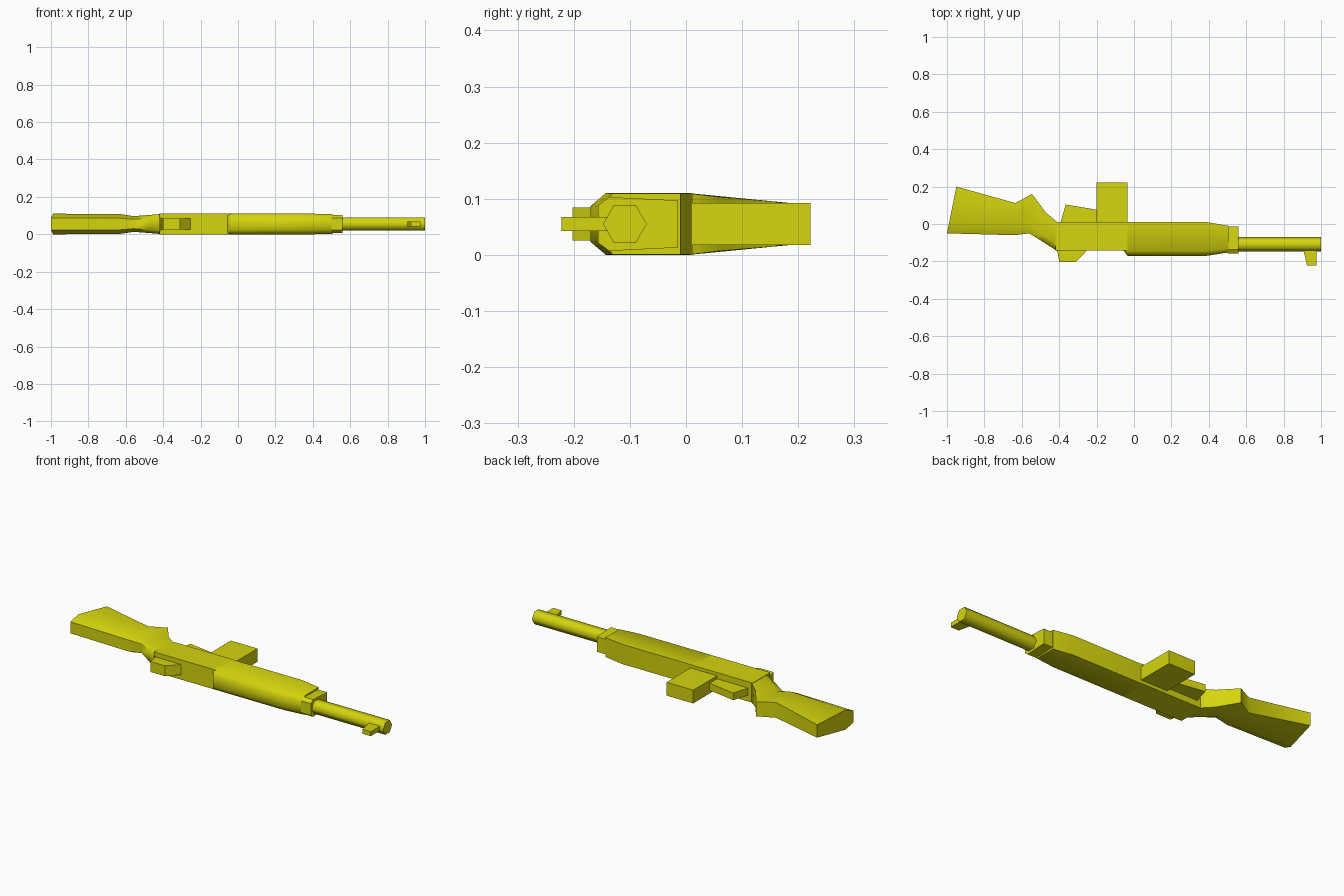
import bpy, bmesh, math

if "Cube" in bpy.data.objects:
    bpy.data.objects.remove(bpy.data.objects["Cube"])

ZC = 0.055  # mid-plane height: the rifle lies on its side

mat = bpy.data.materials.new("yellow")
mat.diffuse_color = (0.66, 0.66, 0.004, 1)
mat.use_nodes = True
mat.node_tree.nodes["Principled BSDF"].inputs["Base Color"].default_value = mat.diffuse_color


def finish(name, bm, smooth=None):
    bmesh.ops.recalc_face_normals(bm, faces=bm.faces)
    me = bpy.data.meshes.new(name)
    bm.to_mesh(me)
    bm.free()
    me.materials.append(mat)
    ob = bpy.data.objects.new(name, me)
    bpy.context.collection.objects.link(ob)
    if smooth:
        bpy.ops.object.select_all(action='DESELECT')
        ob.select_set(True)
        bpy.context.view_layer.objects.active = ob
        bpy.ops.object.shade_smooth_by_angle(angle=math.radians(smooth))
    return ob


def loft(name, rings, smooth=None):
    """Skin closed rings of equal point count and cap both ends."""
    bm = bmesh.new()
    vs = [[bm.verts.new(p) for p in r] for r in rings]
    n = len(vs[0])
    for a, b in zip(vs, vs[1:]):
        for i in range(n):
            j = (i + 1) % n
            bm.faces.new((a[i], a[j], b[j], b[i]))
    bm.faces.new(vs[0])
    bm.faces.new(vs[-1])
    return finish(name, bm, smooth)


def plate(name, outline, half):
    """Side outline in x, y with a constant thickness."""
    return loft(name, [[(x, y, ZC + s * half) for x, y in outline] for s in (-1, 1)])


def section(top, bottom, f, wt, ws, wb):
    """Six-sided section: narrow top, shoulder at fraction f, bottom."""
    mid = [t + (b - t) * f for t, b in zip(top, bottom)]
    half = [(top, wt), (mid, ws), (bottom, wb)]
    return ([(x, y, ZC + w) for (x, y), w in half] +
            [(x, y, ZC - w) for (x, y), w in reversed(half)])


# butt stock and wrist
loft("stock", [
    section((-1.0, -0.05), (-0.95, 0.20), 0.22, 0.032, 0.055, 0.036),
    section((-0.64, -0.06), (-0.635, 0.112), 0.25, 0.032, 0.054, 0.043),
    section((-0.56, -0.05), (-0.545, 0.16), 0.25, 0.025, 0.042, 0.040),
    section((-0.48, -0.10), (-0.47, 0.06), 0.25, 0.030, 0.048, 0.048),
    section((-0.41, -0.145), (-0.41, 0.01), 0.2, 0.034, 0.054, 0.054),
], 60)

# square receiver
plate("receiver", [(-0.42, -0.143), (-0.035, -0.143), (-0.035, 0.012), (-0.42, 0.012)], 0.055)

# rounded handguard
loft("handguard", [
    section((-0.055, -0.143), (-0.055, 0.01), 0.03, 0.045, 0.055, 0.055),
    section((-0.035, -0.17), (-0.035, 0.01), 0.15, 0.032, 0.055, 0.055),
    section((0.39, -0.17), (0.39, 0.01), 0.15, 0.032, 0.055, 0.055),
    section((0.505, -0.152), (0.505, -0.01), 0.15, 0.030, 0.054, 0.054),
], 60)

# barrel band
loft("barrel_band", [section((x, -0.157), (x, -0.014), 0.14, 0.033, 0.048, 0.042)
                     for x in (0.50, 0.56)])

# hexagonal barrel
loft("barrel", [[(x, -0.109 + 0.039 * math.cos(i * math.pi / 3),
                  ZC + 0.039 * math.sin(i * math.pi / 3)) for i in range(6)]
                for x in (0.55, 1.0)], 65)

# magazine, trigger guard and sights
plate("magazine", [(-0.2, 0.0), (-0.035, 0.0), (-0.035, 0.222), (-0.2, 0.222)], 0.037)
plate("trigger_guard", [(-0.395, 0.0), (-0.365, 0.104), (-0.19, 0.075), (-0.19, 0.0)], 0.02)
plate("rear_sight", [(-0.41, -0.14), (-0.40, -0.202), (-0.31, -0.202), (-0.25, -0.14)], 0.029)
plate("front_sight", [(0.905, -0.135), (0.925, -0.222), (0.975, -0.222), (0.975, -0.135)], 0.0125)
